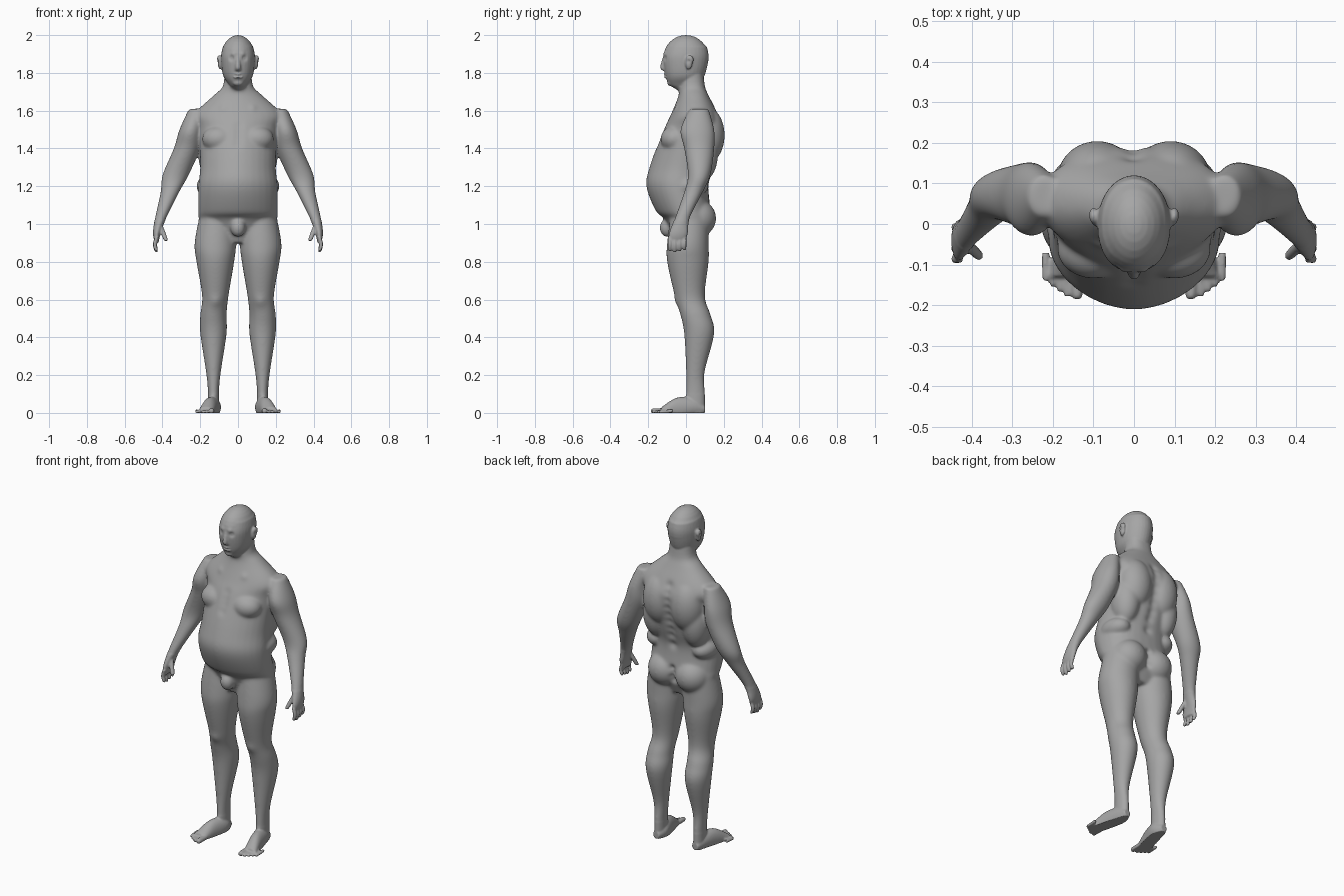
import bpy, bmesh, math
from mathutils import Vector, Matrix
from mathutils.kdtree import KDTree

SIDES = (1, -1)
SEGMENTS = 32
STEPS = 5

cube = bpy.data.objects.get("Cube")
if cube:
    bpy.data.objects.remove(cube, do_unlink=True)

bm = bmesh.new()


def spline(points):
    """Smooth curve through every point, in as many dimensions as given."""
    points = [Vector(point) for point in points]
    last = len(points) - 1
    result = []
    for i in range(last):
        before, start = points[max(i - 1, 0)], points[i]
        end, after = points[i + 1], points[min(i + 2, last)]
        leaving, arriving = (end - before) / 2, (after - start) / 2
        cubic = 2 * (start - end) + leaving + arriving
        square = 3 * (end - start) - 2 * leaving - arriving
        for step in range(STEPS):
            t = step / STEPS
            result.append(start + t * (leaving + t * (square + t * cubic)))
    result.append(points[last])
    return result


def rounded(value, exponent):
    return math.copysign(abs(value) ** (2 / exponent), value)


def loft(sections, side=1, along_y=False, front=2, back=2):
    """Closed skin over sections of (x, y, z, half width, half depth)."""
    loops = []
    for x, y, z, width, depth in spline(sections):
        loop = []
        for k in range(SEGMENTS):
            angle = math.tau * k / SEGMENTS
            shape = front if math.sin(angle) < 0 else back
            across = x + width * rounded(math.cos(angle), shape)
            offset = depth * rounded(math.sin(angle), shape)
            place = (y, z + offset) if along_y else (y + offset, z)
            loop.append(bm.verts.new((across * side, *place)))
        loops.append(loop)
    for lower, upper in zip(loops, loops[1:]):
        for k in range(SEGMENTS):
            bm.faces.new((lower[k - 1], lower[k], upper[k], upper[k - 1]))
    bm.faces.new(loops[0])
    bm.faces.new(loops[-1])


def trunk(profile, **shape):
    """Central loft from rows of (z, front y, back y, half width)."""
    loft([(0, (front + back) / 2, z, width, (back - front) / 2)
          for z, front, back, width in profile], **shape)


def digit(root, tip, radius, side, along_y=False, bend=0):
    """Finger or toe with a rounded end, bulging outward by the bend."""
    root, tip = Vector(root), Vector(tip)
    sections = []
    for t, scale in ((0, 1), (.5, 1), (.9, .9), (1, .5)):
        x, y, z = root.lerp(tip, t)
        x += bend * math.sin(math.pi * t)
        sections.append((x, y, z, radius * scale, radius * scale))
    loft(sections, side, along_y)


def blob(centre, radii, side=1):
    x, y, z = centre
    matrix = Matrix.Translation((x * side, y, z)) @ Matrix.Diagonal((*radii, 1))
    bmesh.ops.create_uvsphere(bm, u_segments=SEGMENTS, v_segments=SEGMENTS // 2,
                              radius=1, matrix=matrix)


def bake(obj):
    """Replace the mesh by its modified result."""
    graph = bpy.context.evaluated_depsgraph_get()
    baked = bpy.data.meshes.new_from_object(obj.evaluated_get(graph))
    obj.modifiers.clear()
    obj.data = baked


# Torso and neck
trunk([(.9, -.06, .08, .1), (1.02, -.11, .13, .2), (1.07, -.16, .13, .21),
       (1.2, -.21, .12, .21), (1.31, -.19, .15, .2), (1.5, -.12, .19, .21),
       (1.58, -.08, .17, .23), (1.68, -.04, .12, .13), (1.73, -.04, .1, .08),
       (1.82, -.04, .09, .07)], front=1.85, back=2.4)

# Face and skull
trunk([(1.71, -.05, .05, .03), (1.74, -.09, .07, .05), (1.79, -.11, .1, .08),
       (1.88, -.12, .12, .09), (1.94, -.1, .11, .08)], front=2.2)
blob(centre=(0, 0, 1.88), radii=(.09, .12, .12))

# Nose, lips, chin and groin
loft([(0, -.11, 1.89, .01, .01), (0, -.12, 1.83, .015, .017), (0, -.11, 1.81, .015, .01)])
for height in (1.778, 1.793):
    blob(centre=(0, -.104, height), radii=(.026, .013, .007))
blob(centre=(0, -.08, 1.75), radii=(.03, .02, .02))
blob(centre=(0, -.1, .98), radii=(.04, .04, .05))

arm = [(.22, .07, 1.61, .04, .05), (.25, .06, 1.5, .06, .09),
       (.27, .07, 1.4, .07, .08), (.33, .07, 1.26, .07, .06),
       (.36, .04, 1.17, .05, .05), (.41, -.02, 1.03, .03, .04),
       (.43, -.04, .95, .02, .05), (.43, -.05, .9, .01, .04)]
leg = [(.11, .02, 1.06, .09, .1), (.12, .01, .9, .11, .11),
       (.12, .01, .8, .1, .11), (.12, .02, .62, .07, .08),
       (.13, .05, .52, .07, .08), (.13, .07, .42, .07, .08),
       (.13, .05, .22, .04, .05), (.13, .05, .12, .03, .05), (.13, .05, 0, .03, .05)]
foot = [(.13, .1, .02, .02, .02), (.13, .04, .03, .04, .05),
        (.15, -.05, .02, .04, .06), (.17, -.13, .01, .04, .02)]

for side in SIDES:
    loft(arm, side)
    loft(leg, side)
    loft(foot, side, along_y=True)

    # Fingers and thumb
    for i in range(4):
        y = -.086 + .026 * i
        digit((.43, y, .93), (.43, y, .85 + .006 * abs(i - 1)), .0105, side, bend=.01)
    digit((.41, -.05, .99), (.38, -.08, .91), .013, side)

    # Big toe and small toes
    digit((.14, -.1, .01), (.14, -.185, .01), .015, side, along_y=True)
    for i in range(4):
        x, y = .165 + .0175 * i, -.18 + .013 * i
        digit((x, y + .07, .01), (x, y, .005), .009, side, along_y=True)

    # Chest, shoulder blades, flanks, waist and buttocks
    blob(centre=(.1, -.06, 1.45), radii=(.09, .075, .07), side=side)
    blob(centre=(.09, .11, 1.47), radii=(.1, .095, .15), side=side)
    blob(centre=(.13, .08, 1.37), radii=(.08, .09, .15), side=side)
    blob(centre=(.15, .02, 1.2), radii=(.07, .1, .06), side=side)
    blob(centre=(.09, .06, 1.03), radii=(.1, .1, .1), side=side)

    # Ears
    blob(centre=(.095, .015, 1.855), radii=(.012, .02, .036), side=side)
    blob(centre=(.1, .02, 1.87), radii=(.011, .02, .024), side=side)

# Fuse all parts into one skin
bmesh.ops.recalc_face_normals(bm, faces=bm.faces[:])
mesh = bpy.data.meshes.new("body")
bm.to_mesh(mesh)
bm.free()
body = bpy.data.objects.new("body", mesh)
bpy.context.collection.objects.link(body)
fuse = body.modifiers.new("fuse", 'REMESH')
fuse.mode = 'VOXEL'
fuse.voxel_size = .0055
bake(body)


def is_soft(place):
    """True away from the head, hands and feet."""
    hand = abs(place.x) > .33 and place.z < 1.02
    return .1 < place.z < 1.73 and not hand


# Soften the joins between muscles
soft = body.vertex_groups.new(name="soft")
soft.add([vert.index for vert in body.data.vertices if is_soft(vert.co)], 1, 'REPLACE')
relax = body.modifiers.new("relax", 'SMOOTH')
relax.iterations = 36
relax.vertex_group = soft.name
polish = body.modifiers.new("polish", 'SMOOTH')
polish.iterations = 2
bake(body)

# Sculpted dabs: centre, radius and push outward
dabs = [((.034, -.11, 1.877), .013, -.009),  # eye sockets
        ((.034, -.11, 1.877), .006, .004),   # eyes
        ((.03, -.12, 1.9), .014, .005),      # brows
        ((.12, .01, 1.857), .009, -.006),    # ear hollows
        ((.12, -.06, .59), .03, .006),       # kneecaps
        ((.08, -.06, 1.62), .02, .004)]      # collarbones
for i in range(4):
    dabs.append(((.008 * i, -.12, 1.785), .005, -.003))     # mouth
    dabs.append(((0, .15, .98 + .03 * i), .018, -.014))     # buttock cleft
    dabs.append(((0, -.15, 1.42 + .04 * i), .025, -.005))   # breastbone
for i in range(9):
    dabs.append(((0, .2, 1.2 + .05 * i), .025, -.01))       # spine

verts = body.data.vertices
tree = KDTree(len(verts))
for vert in verts:
    tree.insert(vert.co, vert.index)
tree.balance()
for (x, y, z), radius, push in dabs:
    for side in SIDES if x else (1,):
        centre, nearest, gap = tree.find((x * side, y, z))
        move = verts[nearest].normal * push
        for place, index, distance in tree.find_range(centre, radius * 2.5):
            verts[index].co += move * math.exp(-(distance / radius) ** 2)

# Flat soles
for vert in verts:
    vert.co.z = max(vert.co.z, 0)
body.data.shade_smooth()

# Plain grey skin
grey = bpy.data.materials.new("grey")
grey.use_nodes = True
colour = (.38, .38, .38, 1)
grey.diffuse_color = colour
shader = next(node for node in grey.node_tree.nodes if node.type == 'BSDF_PRINCIPLED')
shader.inputs["Base Color"].default_value = colour
body.data.materials.append(grey)
